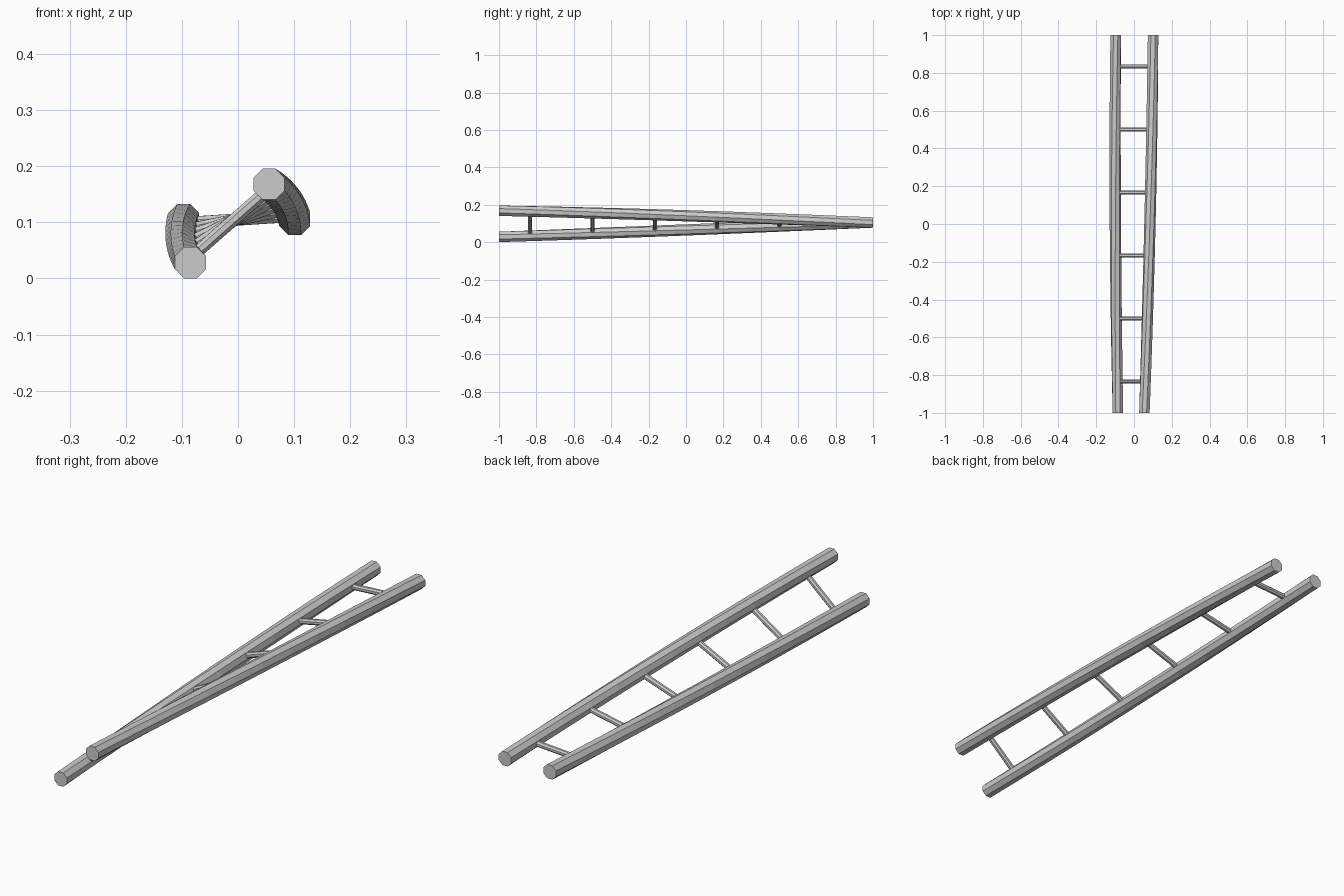
import bpy, bmesh, math
from mathutils import Vector

if "Cube" in bpy.data.objects:
    bpy.data.objects.remove(bpy.data.objects["Cube"])

AXIS = Vector((0.002, 0.0, 0.081))   # twist axis, runs along y
LIFT = 0.024                         # ladder plane sits above the axis
HALF = 0.099                         # half the rail spacing


def twist(co):
    # 45 degrees at the front end, fading to none at the back
    a = math.radians(45) * (1 - co.y) / 2
    c, s = math.cos(a), math.sin(a)
    return AXIS + Vector((co.x * c - co.z * s, co.y, co.x * s + co.z * c))


def tube(name, start, end, radius, steps, u, v):
    # eight-sided capped bar with rings along its length, then twisted
    bm = bmesh.new()
    rings = []
    for i in range(steps + 1):
        p = start.lerp(end, i / steps)
        ring = []
        for k in range(8):
            t = math.radians(22.5 + 45 * k)
            ring.append(bm.verts.new(twist(p + radius * (math.cos(t) * u + math.sin(t) * v))))
        rings.append(ring)
    for r0, r1 in zip(rings, rings[1:]):
        for k in range(8):
            j = (k + 1) % 8
            bm.faces.new((r0[k], r0[j], r1[j], r1[k]))
    bm.faces.new(rings[0])
    bm.faces.new(rings[-1])
    bmesh.ops.recalc_face_normals(bm, faces=bm.faces[:])
    me = bpy.data.meshes.new(name)
    bm.to_mesh(me)
    bm.free()
    bpy.context.collection.objects.link(bpy.data.objects.new(name, me))


X, Y, Z = Vector((1, 0, 0)), Vector((0, 1, 0)), Vector((0, 0, 1))

# side rails
for name, side in (("left_rail", -1), ("right_rail", 1)):
    tube(name, Vector((side * HALF, -1, LIFT)), Vector((side * HALF, 1, LIFT)), 0.03, 12, X, Z)

# rungs
for i in range(6):
    y = -5 / 6 + i / 3
    tube(f"rung_{i + 1}", Vector((-HALF, y, LIFT)), Vector((HALF, y, LIFT)), 0.0115, 1, Y, Z)
